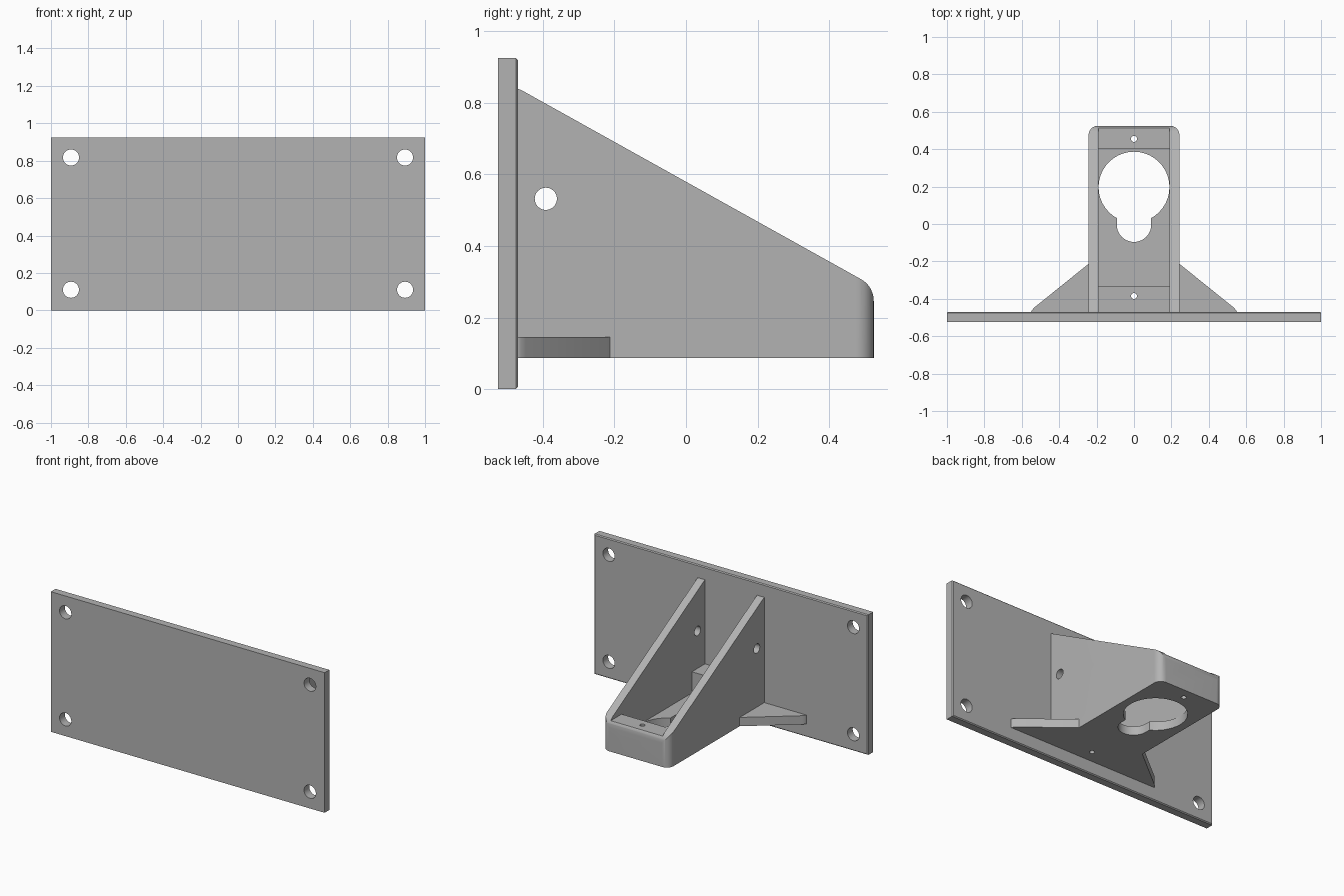
import bpy, bmesh
from math import cos, sin, pi, radians, atan
from mathutils import Matrix

if "Cube" in bpy.data.objects:
    bpy.data.objects.remove(bpy.data.objects["Cube"])

grey = bpy.data.materials.new("plain grey")
grey.use_nodes = True
grey.diffuse_color = (0.45, 0.45, 0.45, 1)
grey.node_tree.nodes["Principled BSDF"].inputs["Base Color"].default_value = (0.45, 0.45, 0.45, 1)

BACK, END = -0.47, 0.525          # plate face and free end of the bracket
BASE, FLOOR, BLOCK = 0.087, 0.145, 0.285
INNER, OUTER = 0.19, 0.243        # half widths of the channel


def arc(cx, cy, r, a0, a1, n=12):
    """Points on an arc, angles in radians."""
    return [(cx + r * cos(a0 + (a1 - a0) * i / n),
             cy + r * sin(a0 + (a1 - a0) * i / n)) for i in range(n + 1)]


def prism(name, points, low, high, axis="z"):
    """Extrude a 2D outline along an axis: x uses (y, z), y uses (x, z), z uses (x, y)."""
    place = {"x": lambda p, t: (t, p[0], p[1]),
             "y": lambda p, t: (p[0], t, p[1]),
             "z": lambda p, t: (p[0], p[1], t)}[axis]
    bm = bmesh.new()
    face = bm.faces.new([bm.verts.new(place(p, low)) for p in points])
    top = bmesh.ops.extrude_face_region(bm, geom=[face])["geom"]
    shift = place((0, 0), high - low)
    bmesh.ops.translate(bm, vec=shift, verts=[g for g in top if isinstance(g, bmesh.types.BMVert)])
    bmesh.ops.recalc_face_normals(bm, faces=bm.faces)
    mesh = bpy.data.meshes.new(name)
    bm.to_mesh(mesh)
    bm.free()
    mesh.materials.append(grey)
    ob = bpy.data.objects.new(name, mesh)
    bpy.context.collection.objects.link(ob)
    return ob


def box(name, x, y, z):
    return prism(name, [(x[0], y[0]), (x[1], y[0]), (x[1], y[1]), (x[0], y[1])], *z)


def hole(x, y, r, low, high, axis="z"):
    return prism("hole_cutter", arc(x, y, r, 0, 2 * pi, 40)[:-1], low, high, axis)


def combine(ob, tool, operation="DIFFERENCE"):
    """Apply a boolean and discard the tool."""
    mod = ob.modifiers.new("cut", "BOOLEAN")
    mod.object, mod.operation, mod.solver = tool, operation, "EXACT"
    bpy.context.view_layer.update()
    mesh = bpy.data.meshes.new_from_object(
        ob.evaluated_get(bpy.context.evaluated_depsgraph_get()))
    ob.modifiers.clear()
    ob.data = mesh
    bpy.data.objects.remove(tool)


def smooth(ob):
    bpy.ops.object.select_all(action="DESELECT")
    ob.select_set(True)
    bpy.context.view_layer.objects.active = ob
    bpy.ops.object.shade_smooth_by_angle(angle=radians(30))


# Mounting plate with a fine chamfer around its inner face
plate = box("mounting_plate", (-1, 1), (-END, BACK), (0, 0.925))
bm = bmesh.new()
bm.from_mesh(plate.data)
rim = [e for e in bm.edges if all(v.co.y > BACK - 0.001 for v in e.verts)]
bmesh.ops.bevel(bm, geom=rim, offset=0.006, segments=1, affect="EDGES")
bm.to_mesh(plate.data)
bm.free()
for x in (-0.893, 0.893):
    for z in (0.11, 0.817):
        combine(plate, hole(x, z, 0.043, -0.7, -0.3, "y"))

# Bracket: sloping side profile, intersected with a plan that has rounded end corners
slope, r = 0.5575, 0.07
tilt = pi / 2 - atan(slope)
cy = END - r
cz = 0.58 - slope * (cy + r * cos(tilt)) - r * sin(tilt)
profile = [(BACK - 0.01, BASE), (END, BASE)] + arc(cy, cz, r, 0, tilt)
profile += [(-0.455, 0.833), (BACK, 0.84), (BACK - 0.01, 0.84)]
bracket = prism("shelf_bracket", profile, -0.4, 0.4, "x")
c = 0.05
plan = [(-OUTER, -0.6), (OUTER, -0.6)]
plan += arc(OUTER - c, END - c, c, 0, pi / 2) + arc(c - OUTER, END - c, c, pi / 2, pi)
combine(bracket, prism("plan_tool", plan, 0, 1), "INTERSECT")

# Channel above the end blocks, and a deeper pocket between them
combine(bracket, box("channel_cutter", (-INNER, INNER), (BACK, 0.7), (BLOCK, 1.2)))
combine(bracket, box("pocket_cutter", (-INNER, INNER), (-0.333, 0.4), (FLOOR, 0.6)))

# Keyhole opening in the floor
combine(bracket, hole(0, 0.197, 0.1895, 0, 0.25))
slot = [(0.092, 0.15), (-0.092, 0.15)] + arc(0, -0.004, 0.092, pi, 2 * pi, 20)
combine(bracket, prism("slot_cutter", slot, 0, 0.25))

# Screw holes through the blocks and cross holes through the walls
for y in (-0.385, 0.455):
    combine(bracket, hole(0, y, 0.016, 0, 0.5))
combine(bracket, hole(-0.392, 0.532, 0.031, -0.5, 0.5, "x"))

# Flat triangular gussets either side
for side, name in ((1, "left_gusset"), (-1, "right_gusset")):
    outline = [(0.235, BACK - 0.01), (0.55, BACK - 0.01), (0.55, BACK), (0.546, -0.462),
               (0.535, -0.448), (OUTER, -0.213), (0.235, -0.213)]
    gusset = prism(name, [(side * x, y) for x, y in outline], BASE, FLOOR)
    smooth(gusset)

smooth(plate)
smooth(bracket)
